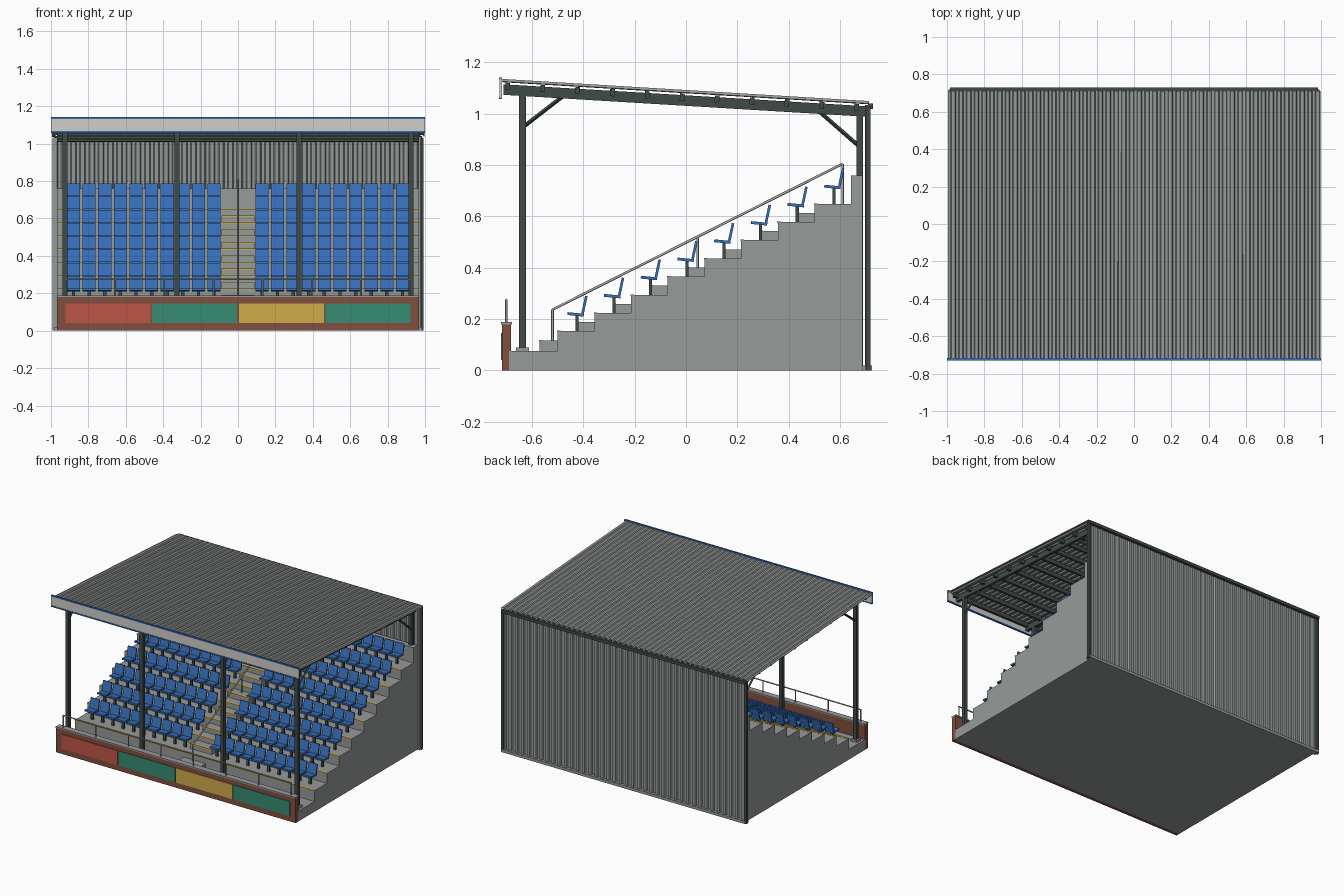
import bpy, bmesh, math
from mathutils import Vector, Matrix

if "Cube" in bpy.data.objects:
    bpy.data.objects.remove(bpy.data.objects["Cube"])


def material(name, rgb):
    lin = [(c / 255 / 12.92) if c < 11 else ((c / 255 + 0.055) / 1.055) ** 2.4 for c in rgb]
    m = bpy.data.materials.new(name)
    m.diffuse_color = (*lin, 1)
    m.use_nodes = True
    m.node_tree.nodes["Principled BSDF"].inputs["Base Color"].default_value = m.diffuse_color
    return m


CONCRETE = material("concrete grey", (150, 155, 152))
SHEET = material("sheet metal grey", (148, 154, 151))
WHITE = material("fascia off white", (208, 207, 200))
STEEL = material("dark green steel", (64, 75, 70))
BLUE = material("seat blue", (55, 112, 188))
BRICK = material("brick brown", (130, 78, 62))
RED = material("panel red", (190, 86, 72))
GREEN = material("panel green", (54, 140, 114))
YELLOW = material("safety yellow", (208, 172, 72))
RAIL = material("rail galvanised grey", (172, 174, 172))


def finish(name, bm, mat):
    bmesh.ops.recalc_face_normals(bm, faces=bm.faces)
    me = bpy.data.meshes.new(name)
    bm.to_mesh(me)
    bm.free()
    me.materials.append(mat)
    ob = bpy.data.objects.new(name, me)
    bpy.context.collection.objects.link(ob)
    return ob


def boxes(name, mat, items):
    """items: (x0, x1, y0, y1, z0, z1[, tilt about x])"""
    bm = bmesh.new()
    for x0, x1, y0, y1, z0, z1, *tilt in items:
        m = (Matrix.Translation(((x0 + x1) / 2, (y0 + y1) / 2, (z0 + z1) / 2))
             @ Matrix.Rotation(tilt[0] if tilt else 0, 4, 'X')
             @ Matrix.Diagonal((x1 - x0, y1 - y0, z1 - z0, 1)))
        bmesh.ops.create_cube(bm, size=1, matrix=m)
    return finish(name, bm, mat)


def rods(name, mat, pairs, r, sides=8):
    bm = bmesh.new()
    for a, b in pairs:
        a, b = Vector(a), Vector(b)
        d = b - a
        m = Matrix.Translation((a + b) / 2) @ d.to_track_quat('Z', 'Y').to_matrix().to_4x4()
        bmesh.ops.create_cone(bm, cap_ends=True, segments=sides, radius1=r, radius2=r,
                              depth=d.length, matrix=m)
    ob = finish(name, bm, mat)
    if sides > 4:
        for p in ob.data.polygons:
            p.use_smooth = len(p.vertices) == 4
    return ob


def prism(name, mat, profile, xs):
    """Extrude (y, z) profile between each x pair."""
    bm = bmesh.new()
    for x0, x1 in xs:
        f = bm.faces.new([bm.verts.new((x0, y, z)) for y, z in profile])
        g = bmesh.ops.extrude_face_region(bm, geom=[f])
        bmesh.ops.translate(bm, vec=(x1 - x0, 0, 0),
                            verts=[v for v in g['geom'] if isinstance(v, bmesh.types.BMVert)])
    return finish(name, bm, mat)


def corrugated(name, half, ribs, start, end, up, depth):
    """Trapezoidal sheet running from start to end (y, z), ribs raised along up."""
    bm = bmesh.new()
    pitch = 2 * half / ribs
    prev = None
    pts = [(-half + (i + f) * pitch, h) for i in range(ribs)
           for f, h in ((0, 0), (0.38, 0), (0.5, depth), (0.88, depth))] + [(half, 0)]
    for x, h in pts:
        cur = [bm.verts.new((x, p[0] + up[0] * h, p[1] + up[1] * h)) for p in (start, end)]
        if prev:
            bm.faces.new((prev[0], cur[0], cur[1], prev[1]))
        prev = cur
    ob = finish(name, bm, SHEET)
    mod = ob.modifiers.new("thickness", 'SOLIDIFY')
    mod.thickness, mod.offset = 0.004, 0
    return ob


# --- stepped concrete terrace -------------------------------------------------
ROWS, RUN, RISE, HALF = 8, 0.1429, 0.0709, 0.967
row_y = [-0.5 + RUN * i for i in range(ROWS)]
row_z = [0.153 + RISE * i for i in range(ROWS)]
profile = [(-0.69, 0), (-0.69, 0.075), (-0.5, 0.075)]
for i in range(ROWS):
    profile += [(row_y[i], row_z[i]), (row_y[i] + RUN, row_z[i])]
profile += [(0.643, 0.76), (0.688, 0.76), (0.688, 0)]
prism("terrace", CONCRETE, profile, [(-HALF, HALF)])

# aisle half steps and yellow nosings
AISLE = 0.088
boxes("aisle_half_steps", CONCRETE,
      [(-AISLE, AISLE, y - 0.07, y + 0.01, z - RISE - 0.01, z - RISE / 2) for y, z in zip(row_y, row_z)])
boxes("aisle_nosings", YELLOW,
      [(-AISLE, AISLE, y - 0.072, y - 0.058, z - RISE / 2 - 0.005, z - RISE / 2 + 0.002)
       for y, z in zip(row_y, row_z)])
boxes("row_nosings", YELLOW,
      [(-HALF, HALF, y - 0.002, y + 0.012, z - 0.004, z + 0.002) for y, z in zip(row_y, row_z)])

# --- seats --------------------------------------------------------------------
seat_x = [s * (0.128 + 0.0835 * k) for s in (-1, 1) for k in range(10)]
pans, backs, posts = [], [], []
for y, z in zip(row_y, row_z):
    for x in seat_x:
        pans.append((x - 0.035, x + 0.035, y + 0.038, y + 0.102, z + 0.060, z + 0.071, -0.1))
        backs.append((x - 0.035, x + 0.035, y + 0.099, y + 0.109, z + 0.064, z + 0.138, -0.21))
        posts.append((x - 0.009, x + 0.009, y + 0.070, y + 0.082, z - 0.002, z + 0.062))
boxes("seat_pans", BLUE, pans)
boxes("seat_backs", BLUE, backs)
boxes("seat_posts", STEEL, posts)

# --- front brick wall with panels and rail --------------------------------------
boxes("front_wall", BRICK, [(-HALF, HALF, -0.716, -0.682, 0, 0.18)])
boxes("front_wall_cap", CONCRETE, [(-HALF, HALF, -0.721, -0.677, 0.18, 0.189)])
for name, mat, centres in (("red_panel", RED, [-0.695]), ("green_panels", GREEN, [-0.232, 0.695]),
                           ("yellow_panel", YELLOW, [0.232])):
    boxes(name, mat, [(c - 0.227, c + 0.227, -0.721, -0.714, 0.04, 0.146) for c in centres])
rail_x = [-0.92 + 1.84 * i / 7 for i in range(8)]
rods("front_wall_rail", RAIL,
     [((x, -0.70, 0.185), (x, -0.70, 0.275)) for x in rail_x]
     + [((-0.924, -0.70, 0.275), (0.924, -0.70, 0.275))], 0.0045)

# --- aisle handrail -------------------------------------------------------------
a, b = Vector((0, -0.52, 0.237)), Vector((0, 0.61, 0.805))
rail_posts = []
for t, foot in ((0, 0.075), (0.5, 0.366), (1, 0.648)):
    p = a.lerp(b, t)
    rail_posts.append(((0, p.y, foot), p))
rods("aisle_handrail", RAIL, [(a, b)] + rail_posts, 0.005)

# --- steel frames ---------------------------------------------------------------
FRAMES = (-0.925, -0.326, 0.326, 0.925)


def roof_z(y):
    return 1.125 - 0.0603 * (y + 0.718)


SLOPE = math.atan(-0.0603)
boxes("front_columns", STEEL, [(x - 0.013, x + 0.013, -0.650, -0.624, 0.075, 1.085) for x in FRAMES])
boxes("column_bases", CONCRETE, [(x - 0.025, x + 0.025, -0.662, -0.612, 0.07, 0.09) for x in FRAMES])
boxes("back_columns", STEEL, [(x - 0.013, x + 0.013, 0.664, 0.689, 0.01, 1.01) for x in FRAMES])
prism("rafters", STEEL,
      [(-0.71, roof_z(-0.71) - 0.010), (0.70, roof_z(0.70) - 0.010),
       (0.70, roof_z(0.70) - 0.051), (-0.71, roof_z(-0.71) - 0.051)],
      [(x - 0.011, x + 0.011) for x in FRAMES])
rods("knee_braces", STEEL,
     [((x, -0.632, 0.95), (x, -0.48, 1.068)) for x in FRAMES]
     + [((x, 0.672, 0.875), (x, 0.522, 1.006)) for x in FRAMES], 0.008, 4)
purlin_y = [-0.695 + 0.136 * i for i in range(11)]
boxes("purlins", STEEL,
      [(-0.967, 0.967, y - 0.009, y + 0.009, roof_z(y) - 0.031, roof_z(y) - 0.003, SLOPE) for y in purlin_y])

# --- roof, fascia and back wall ---------------------------------------------------
corrugated("roof_sheet", 0.995, 48, (-0.718, roof_z(-0.718)), (0.712, roof_z(0.712)), (0, 1), 0.009)
boxes("fascia", WHITE, [(-1, 1, -0.726, -0.717, 1.062, 1.138)])
boxes("fascia_stripes", BLUE, [(-1, 1, -0.729, -0.716, z, z + 0.009) for z in (1.058, 1.133)])
corrugated("back_wall_sheet", 0.988, 40, (0.700, 0.0), (0.700, 1.034), (1, 0), 0.009)
boxes("back_corner_trims", STEEL,
      [(s * 0.982 - 0.01, s * 0.982 + 0.01, 0.702, 0.719, 0.0, 1.03) for s in (-1, 1)])
boxes("back_gutter", STEEL, [(-0.985, 0.985, 0.708, 0.729, 1.018, 1.040)])
boxes("back_plinth", CONCRETE, [(-0.985, 0.985, 0.686, 0.724, 0.0, 0.02)])
